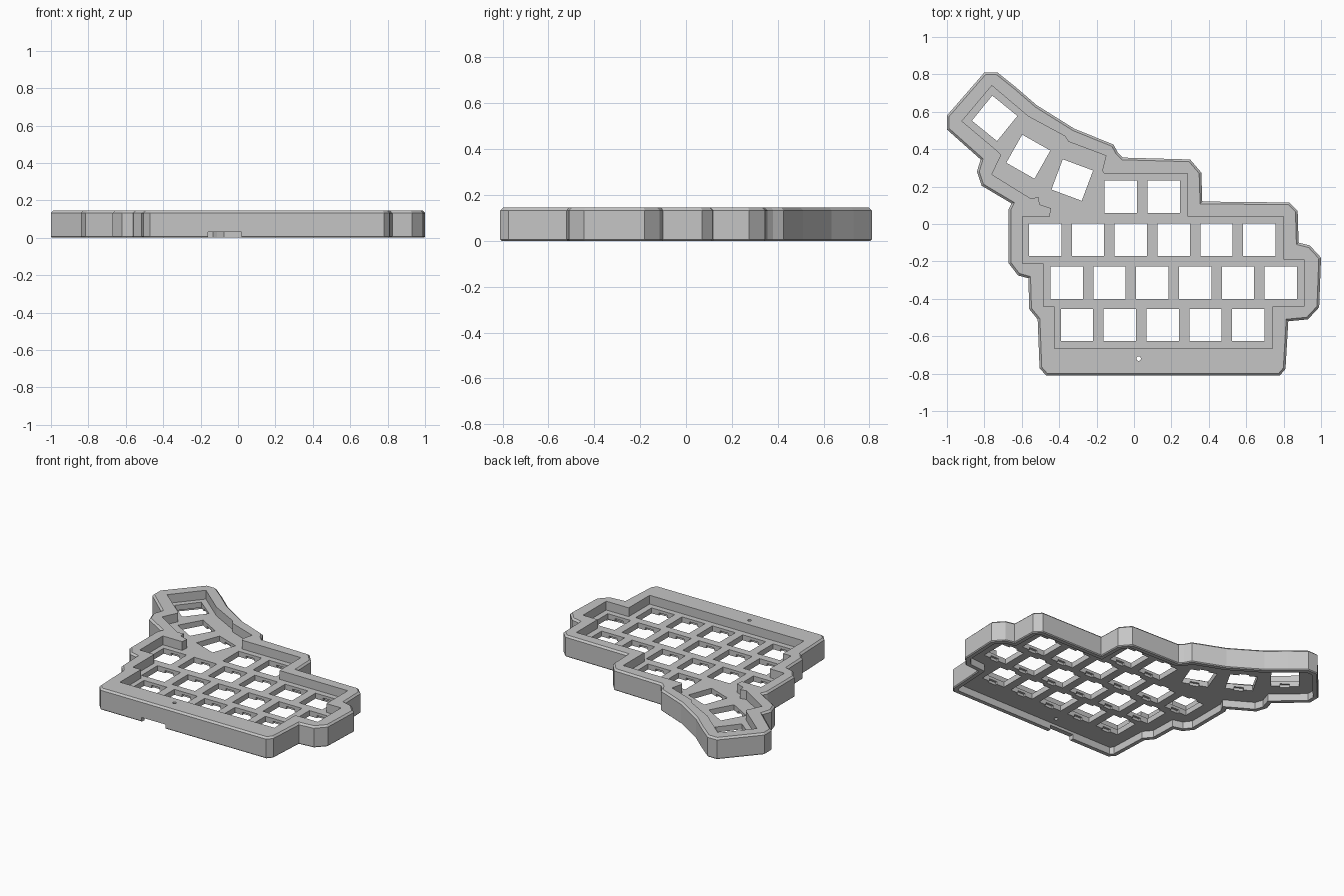
import bpy, bmesh, math
from mathutils import Vector, Matrix

default = bpy.data.objects.get("Cube")
if default:
    bpy.data.objects.remove(default, do_unlink=True)

HEIGHT, PLATE_TOP, PLATE_BOTTOM = 0.145, 0.085, 0.048
CHAMFER, WALL, KEY, PITCH = 0.012, 0.033, 0.173, 0.229

# Outlines run clockwise, in hundredths of a unit
OUTER = [(-80, 81), (-73, 81), (-63, 73), (-52, 63.5), (-32, 51), (-11, 42.5),
         (-8.5, 38), (-6, 35.5), (30, 34.5), (36, 27.5), (36.5, 12), (83, 11.5),
         (87.5, 7), (88, -10), (94, -11.5), (100, -18), (99, -44.5), (93, -51),
         (82.5, -52), (81, -77.5), (78, -81), (-47, -81), (-50.5, -77),
         (-51.5, -51), (-56, -45.5), (-56.5, -29), (-62, -27.5), (-67, -21),
         (-67, 8), (-65.5, 11), (-81.5, 20.5), (-84, 28), (-82, 34.5),
         (-100, 50.5), (-100, 58)]
OPENING = [(-76, 74), (-56.5, 57.5), (-37, 47), (-35, 44), (-15, 36.5), (-17, 28.5),
           (-16, 27), (28.5, 27), (28.5, 4), (80, 4), (80, -19), (91, -19),
           (91, -44), (74, -44), (74, -66.5), (-42.5, -66.5), (-42.5, -44),
           (-48.5, -44), (-48.5, -21), (-59.5, -21), (-59.5, 4), (-45, 4),
           (-44.5, 8.5), (-50.5, 10.5), (-51, 14.5), (-55, 13.5), (-76, 26.5),
           (-71, 37), (-73, 39), (-92, 55)]


def inset(points, distance):
    """Move a clockwise outline inwards with mitred corners."""
    pts = [Vector(p) / 100 for p in points]
    result = []
    for i, p in enumerate(pts):
        a = (p - pts[i - 1]).normalized()
        b = (pts[(i + 1) % len(pts)] - p).normalized()
        na, nb = Vector((a.y, -a.x)), Vector((b.y, -b.x))
        result.append(p + (na + nb) * distance / (1 + na.dot(nb)))
    return result


def add_object(name, bm):
    bmesh.ops.recalc_face_normals(bm, faces=bm.faces)
    mesh = bpy.data.meshes.new(name)
    bm.to_mesh(mesh)
    bm.free()
    obj = bpy.data.objects.new(name, mesh)
    bpy.context.collection.objects.link(obj)
    return obj


def loft(name, points, levels):
    """Stack the outline at (inset, height) levels and cap both ends."""
    bm = bmesh.new()
    rings = [[bm.verts.new((p.x, p.y, z)) for p in inset(points, d)] for d, z in levels]
    for low, high in zip(rings, rings[1:]):
        for i in range(len(low)):
            bm.faces.new((low[i - 1], low[i], high[i], high[i - 1]))
    bm.faces.new(rings[0])
    bm.faces.new(rings[-1])
    return add_object(name, bm)


def add_box(bm, x, y, low, high, width, depth, angle=0, shift=0):
    matrix = (Matrix.Translation((x, y, (low + high) / 2))
              @ Matrix.Rotation(math.radians(angle), 4, 'Z')
              @ Matrix.Translation((0, shift, 0))
              @ Matrix.Diagonal((width, depth, high - low, 1)))
    bmesh.ops.create_cube(bm, size=1, matrix=matrix)


def cut(target, cutter):
    mod = target.modifiers.new("cut", 'BOOLEAN')
    mod.operation, mod.solver, mod.object = 'DIFFERENCE', 'EXACT', cutter
    bpy.context.view_layer.objects.active = target
    bpy.ops.object.modifier_apply(modifier=mod.name)
    bpy.data.objects.remove(cutter, do_unlink=True)


# Chamfered shell, hollow below and open above the switch plate
case = loft("keyboard_case", OUTER, [(CHAMFER / 2, 0), (0, CHAMFER / 2),
                                     (0, HEIGHT - CHAMFER), (CHAMFER, HEIGHT)])
cut(case, loft("cavity_cutter", OUTER, [(WALL, -0.1), (WALL, PLATE_BOTTOM)]))
cut(case, loft("opening_cutter", OPENING, [(0, PLATE_TOP), (0, 0.3)]))

# Switch positions: four straight rows and a fanned thumb cluster
keys = []
for start, y, count in [(-0.07, 0.145, 2), (-0.475, -0.085, 6),
                        (-0.36, -0.315, 6), (-0.305, -0.54, 5)]:
    keys += [(start + i * PITCH, y, 0) for i in range(count)]
keys += [(-0.745, 0.565, -39), (-0.565, 0.36, -29.5), (-0.33, 0.235, -20.5)]

# Square switch holes
bm = bmesh.new()
for x, y, angle in keys:
    add_box(bm, x, y, 0.01, 0.25, KEY, KEY, angle)
cut(case, add_object("switch_cutter", bm))

# Clip notches under the front and back edge of each switch hole
bm = bmesh.new()
for x, y, angle in keys:
    for side in (-1, 1):
        add_box(bm, x, y, 0.01, 0.066, 0.06, 0.03, angle, side * KEY / 2)
cut(case, add_object("clip_cutter", bm))

# Cable notch in the front wall and the reset hole in the ledge
bm = bmesh.new()
add_box(bm, -0.07, -0.8, -0.05, 0.03, 0.18, 0.1)
cut(case, add_object("cable_cutter", bm))
bm = bmesh.new()
bmesh.ops.create_cone(bm, cap_ends=True, segments=16, radius1=0.012, radius2=0.012,
                      depth=0.4, matrix=Matrix.Translation((0.025, -0.72, 0.1)))
cut(case, add_object("reset_cutter", bm))

# Plain grey plastic
grey = bpy.data.materials.new("grey_plastic")
grey.use_nodes = True
colour = (0.56, 0.56, 0.56, 1)
grey.diffuse_color = colour
grey.node_tree.nodes["Principled BSDF"].inputs["Base Color"].default_value = colour
case.data.materials.clear()
case.data.materials.append(grey)
for face in case.data.polygons:
    face.material_index = 0
